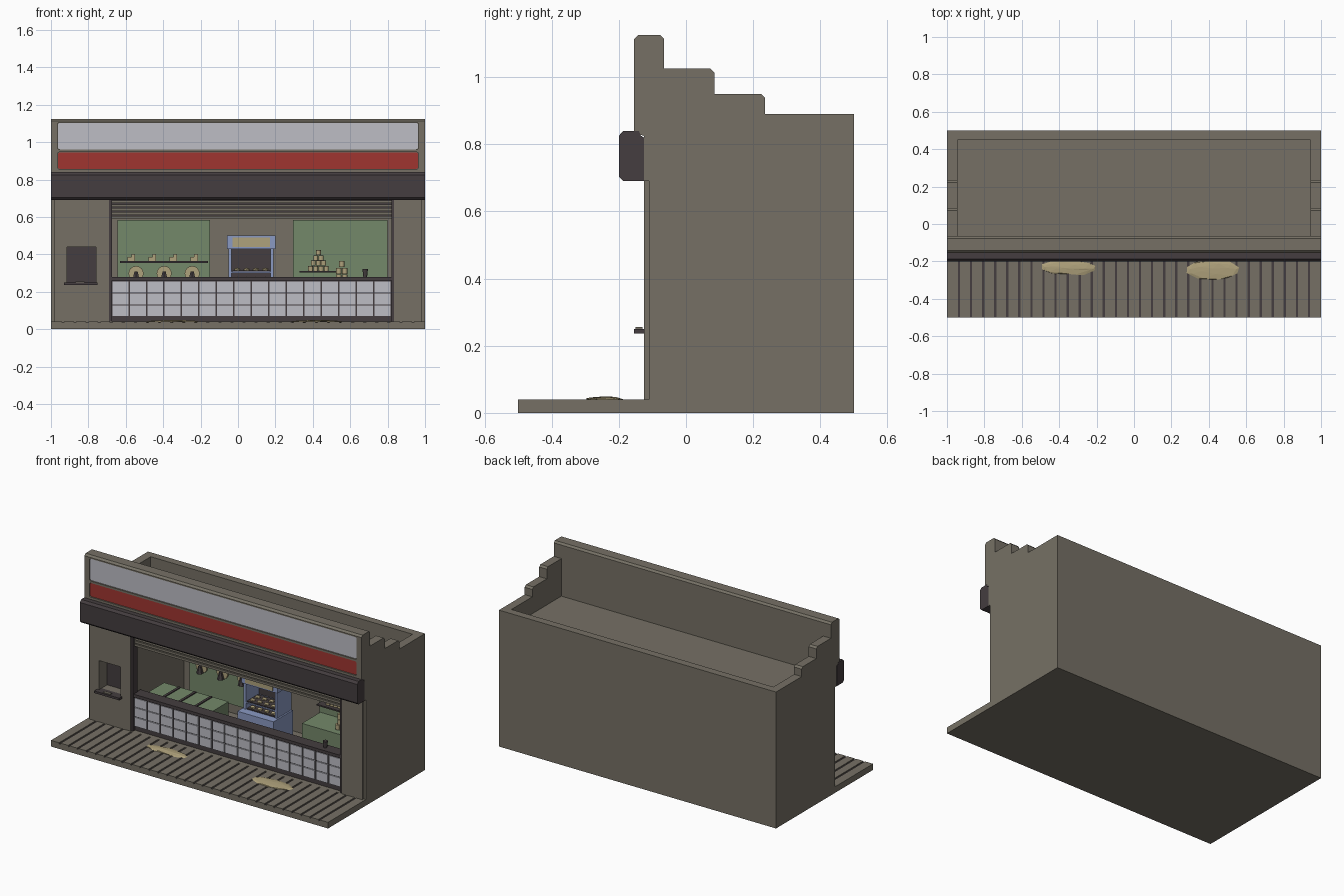
import bpy, bmesh, math, random
from mathutils import Matrix, Vector

random.seed(4)
if "Cube" in bpy.data.objects:
    bpy.data.objects.remove(bpy.data.objects["Cube"])


def material(name, r, g, b):
    m = bpy.data.materials.new(name)
    m.use_nodes = True
    m.diffuse_color = (r, g, b, 1)
    m.node_tree.nodes["Principled BSDF"].inputs["Base Color"].default_value = (r, g, b, 1)
    return m


WALL = material("warm grey plaster", 0.18, 0.163, 0.13)
DARK = material("charcoal", 0.058, 0.047, 0.05)
WHITE = material("pale grey", 0.51, 0.51, 0.56)
RED = material("sign red", 0.35, 0.036, 0.03)
GREEN = material("sage green", 0.174, 0.246, 0.144)
BLUE = material("steel blue", 0.254, 0.319, 0.54)
CREAM = material("sand", 0.43, 0.36, 0.2)


def finish(name, bm, mat):
    bmesh.ops.recalc_face_normals(bm, faces=bm.faces[:])
    me = bpy.data.meshes.new(name)
    bm.to_mesh(me)
    bm.free()
    me.materials.append(mat)
    ob = bpy.data.objects.new(name, me)
    bpy.context.collection.objects.link(ob)
    return ob


def add_box(bm, x, y, z):
    """Box from (min, max) pairs."""
    size = Matrix.Diagonal((x[1] - x[0], y[1] - y[0], z[1] - z[0], 1))
    mid = Vector((sum(x), sum(y), sum(z))) / 2
    return bmesh.ops.create_cube(bm, size=1, matrix=Matrix.Translation(mid) @ size)["verts"]


def boxes(name, mat, *parts):
    bm = bmesh.new()
    for p in parts:
        add_box(bm, *p)
    return finish(name, bm, mat)


def rounded_panel(name, mat, x, y, z, radius):
    bm = bmesh.new()
    add_box(bm, x, y, z)
    edges = [e for e in bm.edges if abs(e.verts[0].co.y - e.verts[1].co.y) > 1e-4]
    bmesh.ops.bevel(bm, geom=edges, offset=radius, segments=4, profile=0.5, affect='EDGES')
    return finish(name, bm, mat)


def extrude_x(name, mat, profile, half):
    """Extrude a (y, z) outline along x."""
    bm = bmesh.new()
    face = bm.faces.new([bm.verts.new((-half, y, z)) for y, z in profile])
    new = bmesh.ops.extrude_face_region(bm, geom=[face])["geom"]
    bmesh.ops.translate(bm, vec=(2 * half, 0, 0), verts=[v for v in new if isinstance(v, bmesh.types.BMVert)])
    return finish(name, bm, mat)


def cylinders(name, mat, spots, r1, r2, depth, axis='Z', sides=12):
    bm = bmesh.new()
    turn = Matrix.Rotation(math.pi / 2, 4, 'X') if axis == 'Y' else Matrix()
    for s in spots:
        bmesh.ops.create_cone(bm, cap_ends=True, segments=sides, radius1=r1, radius2=r2,
                              depth=depth, matrix=Matrix.Translation(s) @ turn)
    return finish(name, bm, mat)


def lumps(name, mat, spots, scale, jitter=0.0, detail=2):
    bm = bmesh.new()
    for s in spots:
        m = Matrix.Translation(s) @ Matrix.Diagonal((*scale, 1))
        for v in bmesh.ops.create_icosphere(bm, subdivisions=detail, radius=1, matrix=m)["verts"]:
            v.co.x += random.uniform(-jitter, jitter)
            v.co.y += random.uniform(-jitter, jitter)
    return finish(name, bm, mat)


def cut(target, cutter):
    mod = target.modifiers.new("cut", 'BOOLEAN')
    mod.operation, mod.solver, mod.object = 'DIFFERENCE', 'EXACT', cutter
    bpy.context.view_layer.objects.active = target
    bpy.ops.object.modifier_apply(modifier=mod.name)
    bpy.data.objects.remove(cutter)


# Building shell with stepped parapet
c = 0.012
shell = extrude_x("building_shell", WALL, [
    (0.5, 0), (0.5, 0.89), (0.235, 0.89), (0.235, 0.95 - c), (0.235 - c, 0.95), (0.085, 0.95),
    (0.085, 1.025 - c), (0.085 - c, 1.025), (-0.065, 1.025), (-0.065, 1.125 - c),
    (-0.065 - c, 1.125), (-0.155 + c, 1.125), (-0.155, 1.125 - c), (-0.155, 0.835),
    (-0.125, 0.825), (-0.125, 0)], 1)
cut(shell, boxes("roof_well_cutter", WALL, ((-0.945, 0.945), (-0.065, 0.45), (0.78, 2))))
cut(shell, boxes("room_cutter", WALL, ((-0.69, 0.835), (-1, 0.43), (0.04, 0.69))))
cut(shell, boxes("niche_cutter", WALL, ((-0.915, -0.76), (-1, -0.035), (0.25, 0.44))))
for s in (-1, 1):
    cut(shell, boxes("corner_cutter", WALL,
                     (sorted((s * 0.985, s * 1.1)), (-0.2, -0.11), (0.04, 0.69))))

# Two recessed sign panels on the parapet
for name, mat, z in (("upper_sign", WHITE, (0.96, 1.105)), ("lower_sign", RED, (0.855, 0.947))):
    cut(shell, rounded_panel("sign_cutter", WALL, (-0.965, 0.965), (-0.2, -0.145), z, 0.012))
    rounded_panel(name, mat, (-0.963, 0.963), (-0.15, -0.142), (z[0] + 0.002, z[1] - 0.002), 0.012)

# Shutter housing
extrude_x("shutter_housing", DARK, [
    (-0.125, 0.69), (-0.187, 0.69), (-0.2, 0.703), (-0.2, 0.825), (-0.187, 0.84),
    (-0.14, 0.84), (-0.135, 0.826), (-0.125, 0.82)], 1.001)

# Boarded pavement
boxes("pavement_base", WALL, ((-1, 1), (-0.5, -0.12), (0, 0.032)))
count = 31
step = 2 / count
boxes("pavement_boards", WALL, *[
    ((-1 + i * step + (0.006 if i else 0), -1 + (i + 1) * step - (0.006 if i < count - 1 else 0)),
     (-0.5, -0.12), (0.03, 0.04)) for i in range(count)])
boxes("board_gaps", DARK, *[
    ((-1 + i * step - 0.006, -1 + i * step + 0.006), (-0.498, -0.12), (0.031, 0.035))
    for i in range(1, count)])
for name, x, y, size in (("left_sand_patch", 0.42, -0.243, (0.145, 0.055, 0.009)),
                         ("right_sand_patch", -0.35, -0.232, (0.155, 0.04, 0.009))):
    lumps(name, CREAM, [(x, y, 0.04)], size, 0.008)

# Service niche
boxes("niche_back", DARK, ((-0.915, -0.76), (-0.042, -0.034), (0.25, 0.44)))
boxes("niche_shelf", DARK, ((-0.93, -0.75), (-0.155, -0.1), (0.236, 0.25)))
boxes("niche_tray", WALL, ((-0.87, -0.82), (-0.15, -0.13), (0.25, 0.256)))

# Shopfront frame and rolled shutter
boxes("shopfront_frame", DARK,
      ((-0.69, -0.675), (-0.118, -0.07), (0.04, 0.69)),
      ((0.82, 0.835), (-0.118, -0.07), (0.04, 0.69)),
      ((-0.675, 0.82), (-0.09, -0.08), (0.59, 0.69)))
boxes("shutter_slats", WALL, *[
    ((-0.675, 0.82), (-0.104, -0.085), (0.59 + i * 0.021, 0.605 + i * 0.021)) for i in range(5)])

# Tiled counter
boxes("counter_core", DARK, ((-0.675, 0.82), (-0.098, -0.045), (0.04, 0.26)),
      ((-0.68, 0.825), (-0.112, -0.035), (0.26, 0.28)))
pitch = 1.495 / 16
boxes("counter_tiles", WHITE, *[
    ((-0.672 + i * pitch, -0.672 + (i + 1) * pitch - 0.008), (-0.106, -0.09),
     (0.07 + j * 0.063, 0.128 + j * 0.063)) for i in range(16) for j in range(3)])
cylinders("counter_cup", DARK, [(0.68, -0.07, 0.3)], 0.01, 0.015, 0.045)

# Wall panels, low cabinets and shelves
boxes("wall_panels", GREEN, ((-0.645, -0.15), (0.42, 0.432), (0.1, 0.585)),
      ((0.295, 0.8), (0.42, 0.432), (0.1, 0.585)))
boxes("display_chests", GREEN, ((-0.645, -0.18), (-0.04, 0.16), (0.04, 0.26)))
boxes("right_cabinet", GREEN, ((0.3, 0.82), (0.23, 0.42), (0.04, 0.22)))
boxes("chest_dividers", DARK, *[
    ((x - 0.008, x + 0.008), (-0.035, 0.155), (0.258, 0.266)) for x in (-0.53, -0.415, -0.3)])
boxes("wall_shelves", DARK, ((-0.63, -0.16), (0.34, 0.42), (0.355, 0.365)),
      ((0.33, 0.525), (0.34, 0.42), (0.302, 0.311)))

# Goods on the left: shoe-like loaves above, round plates below
for i in range(4):
    x = -0.57 + i * 0.112
    boxes("shelf_good_%d" % (i + 1), CREAM, ((x - 0.02, x + 0.02), (0.36, 0.39), (0.365, 0.385)),
          ((x, x + 0.02), (0.362, 0.388), (0.383, 0.402)))
plates = [(x, 0.405, 0.298) for x in (-0.545, -0.395, -0.245)]
cylinders("round_plates", CREAM, plates, 0.04, 0.04, 0.012, 'Y', 16)
cylinders("plate_ornaments", DARK, [(x, 0.385, 0.285) for x, _, _ in plates], 0.022, 0.01, 0.045, sides=6)

# Goods on the right: stacked cans
stack = [(0.43 + (k - (n - 1) / 2) * 0.028, 0.375, 0.324 + row * 0.028)
         for row, n in enumerate((4, 3, 2, 1)) for k in range(n)]
cylinders("shelf_cans", CREAM, stack, 0.013, 0.013, 0.025)
cylinders("can_lids", DARK, [(x, y, z + 0.013) for x, y, z in stack], 0.013, 0.013, 0.003)
cylinders("cabinet_cans", CREAM, [(0.555 + (k - (n - 1) / 2) * 0.032, 0.28, 0.24 + row * 0.036)
          for row, n in enumerate((3, 2, 2, 1)) for k in range(n)], 0.014, 0.014, 0.032)

# Food warmer
boxes("warmer_body", BLUE, ((-0.06, 0.2), (0.08, 0.28), (0.04, 0.26)),
      ((-0.06, 0.2), (0.12, 0.28), (0.43, 0.5)),
      ((-0.05, -0.035), (0.13, 0.28), (0.26, 0.43)),
      ((0.175, 0.19), (0.13, 0.28), (0.26, 0.43)),
      ((-0.04, 0.18), (0.13, 0.27), (0.3, 0.308)))
boxes("warmer_back", DARK, ((-0.036, 0.176), (0.265, 0.278), (0.26, 0.43)))
boxes("warmer_panel", CREAM, ((-0.03, 0.17), (0.114, 0.122), (0.44, 0.49)))
boxes("warmer_trays", DARK, ((-0.03, 0.17), (0.135, 0.25), (0.308, 0.314)),
      ((-0.03, 0.17), (0.135, 0.25), (0.26, 0.266)))
lumps("buns", CREAM, [(-0.005 + i * 0.05, y, z) for i in range(4)
                      for y, z in ((0.16, 0.318), (0.21, 0.318), (0.16, 0.27))], (0.02, 0.016, 0.011), 0, 1)
